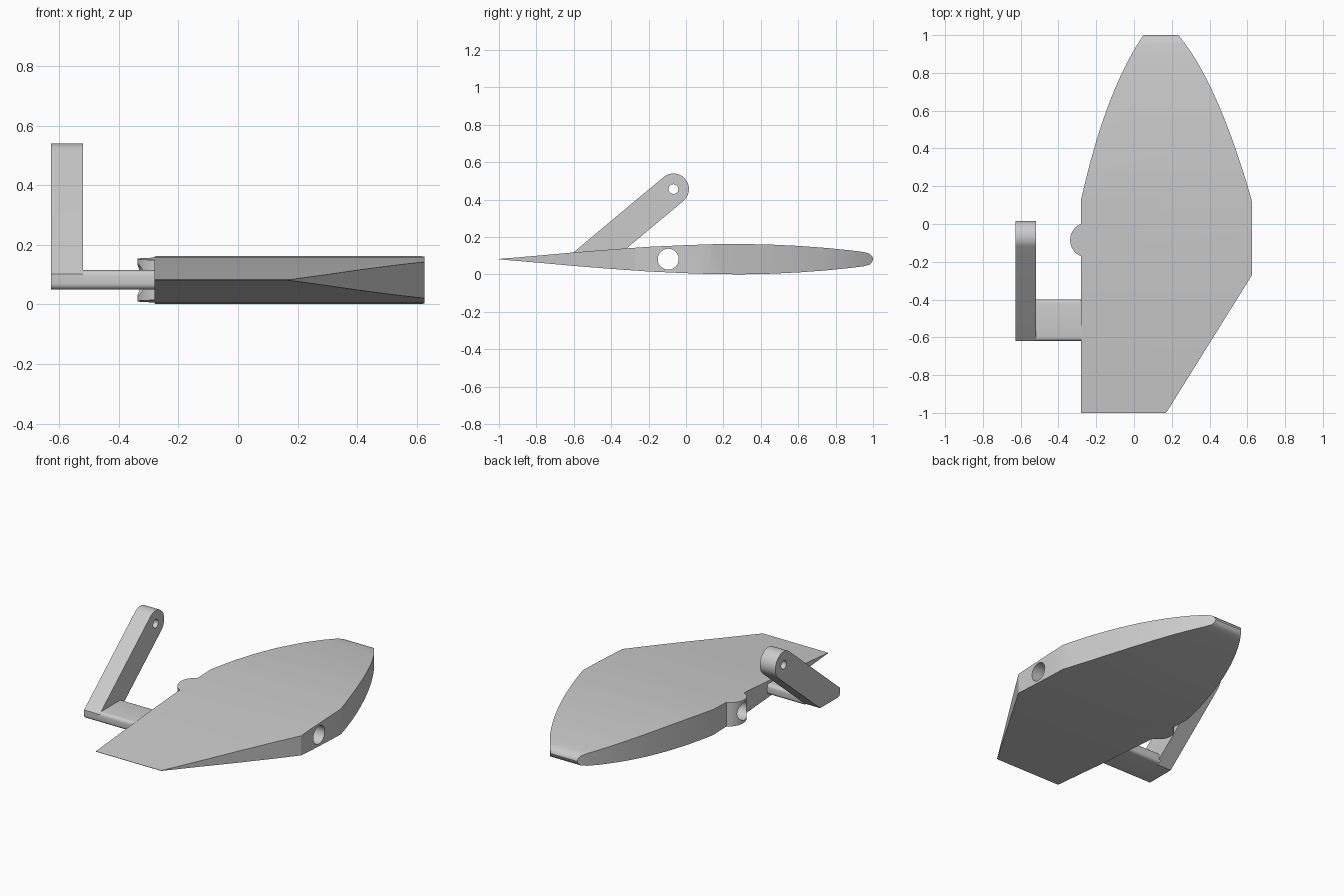
import bpy, bmesh
from math import cos, sin, pi, radians
from mathutils import Vector
from mathutils.geometry import interpolate_bezier

if "Cube" in bpy.data.objects:
    bpy.data.objects.remove(bpy.data.objects["Cube"], do_unlink=True)

grey = bpy.data.materials.new("plain grey")
grey.use_nodes = True
grey.diffuse_color = (0.6, 0.6, 0.6, 1)
grey.node_tree.nodes["Principled BSDF"].inputs["Base Color"].default_value = (0.6, 0.6, 0.6, 1)

MID = 0.082  # height of the chord line


def prism(name, outline, axis, low, high):
    """Extrude a closed outline along x (outline in y, z) or z (outline in x, y)."""
    bm = bmesh.new()

    def place(a, b, d):
        return (d, a, b) if axis == "x" else (a, b, d)

    face = bm.faces.new([bm.verts.new(place(a, b, low)) for a, b in outline])
    top = bmesh.ops.extrude_face_region(bm, geom=[face])["geom"]
    bmesh.ops.translate(bm, vec=Vector(place(0, 0, high - low)),
                        verts=[g for g in top if isinstance(g, bmesh.types.BMVert)])
    bmesh.ops.recalc_face_normals(bm, faces=bm.faces)
    mesh = bpy.data.meshes.new(name)
    bm.to_mesh(mesh)
    bm.free()
    mesh.materials.append(grey)
    obj = bpy.data.objects.new(name, mesh)
    bpy.context.collection.objects.link(obj)
    return obj


def arc(cx, cy, r, start, end, steps=16):
    angles = [radians(start + (end - start) * i / steps) for i in range(steps + 1)]
    return [(cx + r * cos(a), cy + r * sin(a)) for a in angles]


def bend(start, control, end, steps=14):
    """Quadratic curve in plan, given as a cubic."""
    s, c, e = (Vector((*p, 0)) for p in (start, control, end))
    return [(p.x, p.y) for p in
            interpolate_bezier(s, s.lerp(c, 2 / 3), e.lerp(c, 2 / 3), e, steps)]


def activate(obj):
    bpy.ops.object.select_all(action="DESELECT")
    obj.select_set(True)
    bpy.context.view_layer.objects.active = obj


def boolean(obj, cutter, operation):
    activate(obj)
    mod = obj.modifiers.new("cut", "BOOLEAN")
    mod.object, mod.operation, mod.solver = cutter, operation, "EXACT"
    bpy.ops.object.modifier_apply(modifier=mod.name)
    bpy.data.objects.remove(cutter, do_unlink=True)


# Blade: a foil section trimmed by the plan outline, with the pivot boss
upper = [(-1, 0.001), (-0.8, 0.018), (-0.6, 0.036), (-0.4, 0.052), (-0.2, 0.066),
         (0, 0.075), (0.15, 0.08), (0.3, 0.081), (0.45, 0.078), (0.6, 0.071),
         (0.75, 0.06), (0.88, 0.047), (0.95, 0.038), (0.98, 0.03), (0.995, 0.016)]
section = ([(y, MID + h) for y, h in upper] + [(1, MID)]
           + [(y, MID - h) for y, h in reversed(upper)])
blade = prism("blade", section, "x", -0.5, 0.8)

plan = ([(-0.28, -1.05), (0.139, -1.05), (0.625, -0.27)]
        + bend((0.625, 0.12), (0.445, 0.75), (0.235, 1))
        + [(0.235, 1.05), (0.05, 1.05)]
        + bend((0.05, 1), (-0.15, 0.71), (-0.28, 0.13))
        + arc(-0.245, -0.085, 0.093, 112, 248))
boolean(blade, prism("plan_cutter", plan, "z", -0.2, 0.4), "INTERSECT")

# Pivot bore through the whole width
bore = arc(-0.095, MID, 0.056, 0, 360, 40)[:-1]
boolean(blade, prism("bore_cutter", bore, "x", -0.6, 0.9), "DIFFERENCE")

# Cross bar between blade and lever
R = 0.02
bar = (arc(-0.6, 0.05 + R, R, 180, 270, 5) + arc(-0.4 - R, 0.05 + R, R, 270, 360, 5)
       + arc(-0.4 - R, 0.115 - R, R, 0, 90, 5) + arc(-0.6, 0.115 - R, R, 90, 180, 5))
cross_bar = prism("cross_bar", bar, "x", -0.53, -0.27)

# Lever arm with a rounded eye
lever = (arc(-0.6, 0.05 + R, R, 180, 270, 5) + [(-0.425, 0.05)]
         + arc(-0.067, 0.457, 0.083, -50, 130, 24) + [(-0.62, 0.103)])
lever_arm = prism("lever_arm", lever, "x", -0.627, -0.52)
eye = arc(-0.067, 0.457, 0.026, 0, 360, 24)[:-1]
boolean(lever_arm, prism("eye_cutter", eye, "x", -0.8, -0.4), "DIFFERENCE")

for part in (blade, cross_bar, lever_arm):
    activate(part)
    bpy.ops.object.shade_smooth_by_angle(angle=radians(30))
